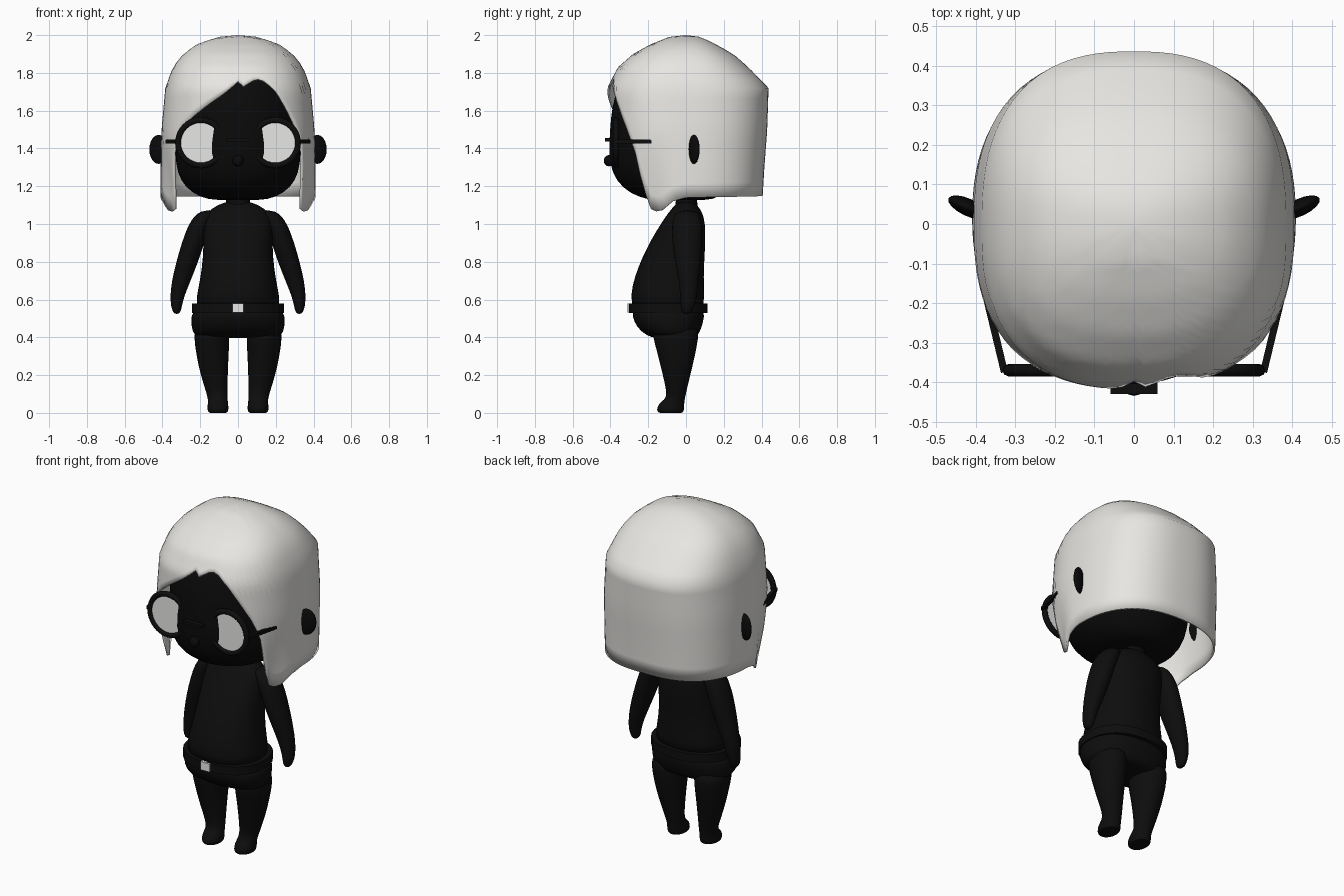
import bpy, bmesh, math
from mathutils import Vector

if "Cube" in bpy.data.objects:
    bpy.data.objects.remove(bpy.data.objects["Cube"])


def material(name, rgb):
    m = bpy.data.materials.new(name)
    m.use_nodes = True
    m.diffuse_color = (*rgb, 1)
    m.node_tree.nodes["Principled BSDF"].inputs["Base Color"].default_value = (*rgb, 1)
    return m


PALE = material("pale hair", (0.8, 0.79, 0.76))
WHITE = material("white lens", (0.8, 0.8, 0.78))
BLACK = material("black skin", (0.003, 0.003, 0.003))
DARK = material("dark cloth", (0.004, 0.004, 0.004))


def finish(ob, mat, subdiv=0, angle=60):
    ob.data.materials.clear()
    ob.data.materials.append(mat)
    if subdiv:
        ob.modifiers.new("smooth", "SUBSURF").levels = subdiv
    bpy.ops.object.select_all(action="DESELECT")
    ob.select_set(True)
    bpy.context.view_layer.objects.active = ob
    bpy.ops.object.shade_smooth_by_angle(angle=math.radians(angle))
    return ob


def from_bmesh(name, bm):
    bmesh.ops.recalc_face_normals(bm, faces=bm.faces)
    me = bpy.data.meshes.new(name)
    bm.to_mesh(me)
    bm.free()
    ob = bpy.data.objects.new(name, me)
    bpy.context.collection.objects.link(ob)
    return ob


def bridge(bm, a, b):
    n = len(a)
    for i in range(n):
        bm.faces.new((a[i], a[(i + 1) % n], b[(i + 1) % n], b[i]))


def loft(name, rings, mat, sides=16, mirror=1, power=2.0, subdiv=1):
    """Stack of level rings: (z, centre x, front y, back y, half width)."""
    bm = bmesh.new()
    loops = []
    for z, cx, front, back, rx in rings:
        loop = []
        for i in range(sides):
            t = math.tau * i / sides
            s, c = math.sin(t), math.cos(t)
            x = math.copysign(abs(c) ** (2 / power), c) * rx
            y = math.copysign(abs(s) ** (2 / power), s) * (back - front) / 2
            loop.append(bm.verts.new((mirror * (cx + x), (front + back) / 2 + y, z)))
        loops.append(loop)
    for a, b in zip(loops, loops[1:]):
        bridge(bm, a, b)
    bm.faces.new(loops[0])
    bm.faces.new(loops[-1])
    return finish(from_bmesh(name, bm), mat, subdiv)


def interp(table, k):
    """Linear lookup in rows whose first item is an ascending key."""
    if k <= table[0][0]:
        return table[0][1:]
    for a, b in zip(table, table[1:]):
        if k <= b[0]:
            f = (k - a[0]) / (b[0] - a[0])
            return [p + (q - p) * f for p, q in zip(a[1:], b[1:])]
    return table[-1][1:]


# Hair: a dome whose hem height varies with direction (0 = front, + = left)
DOME = [(1.05, .41, .38, .40), (1.3, .41, .41, .415), (1.5, .405, .42, .43),
        (1.72, .385, .418, .437), (1.83, .345, .36, .33), (1.9, .29, .28, .25),
        (1.95, .22, .19, .16), (1.99, .11, .09, .08), (2.0, .001, .001, .001)]
HEM = [(-180, 1.15), (-90, 1.14), (-80, 1.12), (-70, 1.06), (-64, 1.08), (-58, 1.2),
       (-52, 1.38), (-45, 1.49), (-35, 1.56), (-22, 1.63), (-10, 1.69), (2, 1.77),
       (5, 1.71), (9, 1.76), (18, 1.77), (27, 1.71), (36, 1.61), (45, 1.5),
       (52, 1.38), (58, 1.2), (64, 1.08), (70, 1.06), (80, 1.12), (90, 1.14), (180, 1.15)]


def hair_point(z, deg):
    a, front, back = interp(DOME, z)
    s, c = math.sin(math.radians(deg)), math.cos(math.radians(deg))
    n = 2.5
    r = (abs(s / a) ** n + abs(c / (front if c > 0 else back)) ** n) ** (-1 / n)
    # side locks curl inward towards their tips
    curl = math.exp(-((abs(deg) - 62) / 14) ** 2) * max(0, min(1, (1.45 - z) / .4))
    return Vector((r * s * (1 - .13 * curl), -r * c, z))


bm = bmesh.new()
COLS, ROWS = 90, 18
rows = []
for j in range(1, ROWS + 1):
    row = []
    for i in range(COLS):
        deg = -180 + 360 * i / COLS
        hem = interp(HEM, deg)[0]
        row.append(bm.verts.new(hair_point(2 - (2 - hem) * (j / ROWS) ** 1.6, deg)))
    rows.append(row)
for a, b in zip(rows, rows[1:]):
    bridge(bm, a, b)
crown = bm.verts.new((0, 0, 2))
for i in range(COLS):
    bm.faces.new((crown, rows[0][(i + 1) % COLS], rows[0][i]))
hair = from_bmesh("hair", bm)
shell = hair.modifiers.new("thickness", "SOLIDIFY")
shell.thickness, shell.offset = .012, -1
finish(hair, PALE, angle=50)

# Head and neck
loft("head", [(1.125, 0, -.17, .12, .12), (1.14, 0, -.25, .17, .2), (1.19, 0, -.34, .22, .28),
              (1.27, 0, -.395, .26, .325), (1.37, 0, -.412, .28, .335), (1.5, 0, -.405, .3, .335),
              (1.62, 0, -.395, .3, .33), (1.75, 0, -.36, .26, .3), (1.85, 0, -.26, .18, .22),
              (1.91, 0, -.1, .08, .1)], BLACK, sides=28)
loft("neck", [(1.03, 0, -.08, .07, .085), (1.1, 0, -.05, .06, .062),
              (1.2, 0, -.06, .06, .065)], BLACK)
bpy.ops.mesh.primitive_uv_sphere_add(segments=12, ring_count=8, location=(0, -.408, 1.335))
nose = bpy.context.object
nose.name, nose.scale = "nose", (.03, .027, .03)
finish(nose, BLACK)

# Torso, shorts and belt
loft("torso", [(.53, 0, -.29, .1, .23), (.62, 0, -.297, .1, .222), (.72, 0, -.275, .095, .2),
               (.82, 0, -.235, .1, .188), (.92, 0, -.185, .105, .185), (1.0, 0, -.135, .103, .185),
               (1.06, 0, -.095, .09, .175), (1.1, 0, -.06, .06, .11), (1.12, 0, -.04, .04, .06)],
     DARK, sides=20, power=2.2)
loft("shorts", [(.395, 0, -.17, .04, .19), (.41, 0, -.21, .065, .235), (.45, 0, -.262, .085, .25),
                (.51, 0, -.287, .1, .252), (.57, 0, -.29, .1, .235)], DARK, sides=20, power=2.3)
loft("belt", [(.53, 0, -.303, .115, .243), (.58, 0, -.303, .115, .243)],
     DARK, sides=32, power=2.3, subdiv=0)
bpy.ops.mesh.primitive_cube_add(size=1, location=(0, -.302, .556))
buckle = bpy.context.object
buckle.name, buckle.scale = "belt_buckle", (.058, .018, .048)
finish(buckle, WHITE, angle=30)

# Glasses bridge
bpy.ops.mesh.primitive_cube_add(size=1, location=(0, -.415, 1.445))
bar = bpy.context.object
bar.name, bar.scale = "glasses_bridge", (.12, .03, .018)
finish(bar, DARK, angle=30)

# Paired parts
for side, m in (("left", 1), ("right", -1)):
    loft(side + "_arm", [(1.075, .15, -.05, .06, .045), (1.03, .19, -.075, .085, .058),
                         (.95, .222, -.08, .09, .062), (.85, .253, -.07, .085, .062),
                         (.75, .285, -.05, .075, .057), (.66, .312, -.035, .065, .046),
                         (.59, .326, -.03, .055, .034), (.545, .325, -.03, .04, .026),
                         (.523, .324, -.015, .025, .013)], DARK, sides=12, mirror=m)
    loft(side + "_leg", [(.47, .14, -.19, .075, .09), (.4, .139, -.178, .07, .098),
                         (.3, .135, -.15, .05, .087), (.2, .126, -.125, .025, .074),
                         (.1, .111, -.1, 0, .056), (.07, .107, -.115, -.005, .053),
                         (.045, .106, -.15, -.008, .056), (.015, .106, -.158, -.008, .058),
                         (0, .106, -.148, -.015, .05), (0, .106, -.13, -.03, .035)],
         DARK, sides=14, mirror=m)
    # Ear, swept backward
    bpy.ops.mesh.primitive_uv_sphere_add(segments=16, ring_count=10, location=(m * .42, .042, 1.395),
                                         rotation=(0, 0, m * math.radians(25)))
    ear = bpy.context.object
    ear.name, ear.scale = side + "_ear", (.055, .022, .077)
    finish(ear, BLACK)
    # Glasses rim, lens and temple
    spot = (m * .197, -.37, 1.43)
    bpy.ops.mesh.primitive_torus_add(location=spot, rotation=(math.pi / 2, 0, 0), major_segments=32,
                                     minor_segments=8, major_radius=.12, minor_radius=.016)
    bpy.context.object.name = side + "_rim"
    finish(bpy.context.object, DARK)
    bpy.ops.mesh.primitive_cylinder_add(vertices=32, radius=.115, depth=.008, location=spot,
                                        rotation=(math.pi / 2, 0, 0))
    bpy.context.object.name = side + "_lens"
    finish(bpy.context.object, WHITE, angle=30)
    start, end = Vector((m * .328, -.375, 1.437)), Vector((m * .375, -.18, 1.437))
    bpy.ops.mesh.primitive_cube_add(size=1, location=(start + end) / 2)
    temple = bpy.context.object
    temple.name, temple.scale = side + "_temple", (.018, (end - start).length, .02)
    temple.rotation_euler.z = math.atan2(-(end - start).x, (end - start).y)
    finish(temple, DARK, angle=30)
